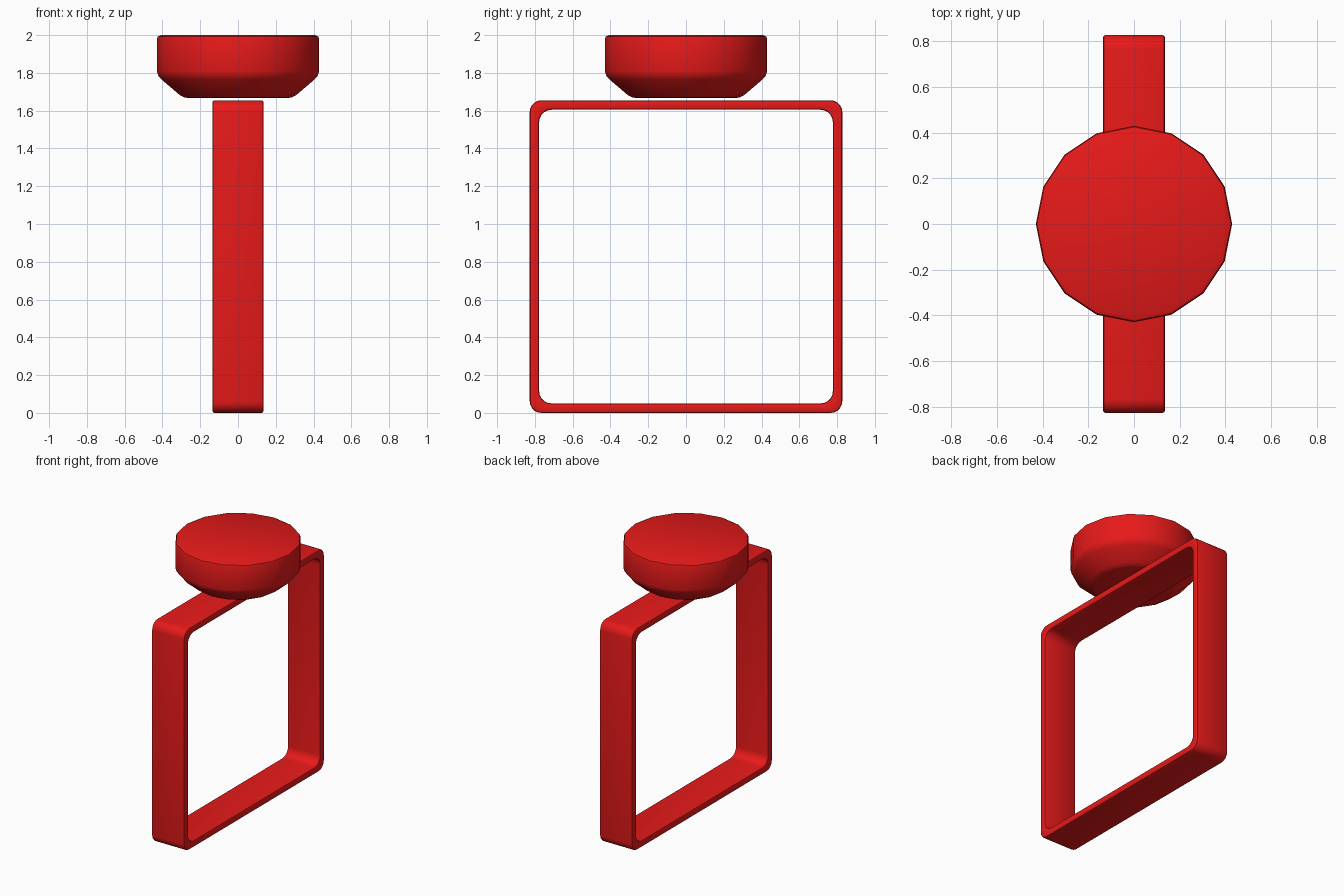
import bpy, bmesh
from math import sin, cos, pi, radians

if "Cube" in bpy.data.objects:
    bpy.data.objects.remove(bpy.data.objects["Cube"])

red = bpy.data.materials.new("red")
red.diffuse_color = (0.8, 0.01, 0.01, 1)
red.use_nodes = True
red.node_tree.nodes["Principled BSDF"].inputs["Base Color"].default_value = red.diffuse_color


def skin(name, loops, wrap=False):
    """Bridge successive closed loops of points; cap the ends or wrap around."""
    bm = bmesh.new()
    rows = [[bm.verts.new(p) for p in loop] for loop in loops]
    pairs = list(zip(rows, rows[1:]))
    if wrap:
        pairs.append((rows[-1], rows[0]))
    else:
        bm.faces.new(rows[0][::-1])
        bm.faces.new(rows[-1])
    for a, b in pairs:
        n = len(a)
        for i in range(n):
            j = (i + 1) % n
            bm.faces.new((a[i], a[j], b[j], b[i]))
    bmesh.ops.recalc_face_normals(bm, faces=bm.faces)
    mesh = bpy.data.meshes.new(name)
    bm.to_mesh(mesh)
    bm.free()
    mesh.materials.append(red)
    obj = bpy.data.objects.new(name, mesh)
    bpy.context.collection.objects.link(obj)
    bpy.ops.object.select_all(action='DESELECT')
    obj.select_set(True)
    bpy.context.view_layer.objects.active = obj
    bpy.ops.object.shade_smooth_by_angle(angle=radians(35))
    return obj


def rounded_square(x, half, r, zc=0.8275, steps=5):
    """Rounded square in the yz plane at the given x."""
    pts = []
    for k, (sy, sz) in enumerate([(1, 1), (-1, 1), (-1, -1), (1, -1)]):
        for s in range(steps + 1):
            a = pi / 2 * (k + s / steps)
            pts.append((x, sy * (half - r) + r * cos(a),
                        zc + sz * (half - r) + r * sin(a)))
    return pts


# Square band: softened rectangular section (x, half size, corner radius)
section = [(-0.125, 0.8275, 0.062), (0.125, 0.8275, 0.062),
           (0.132, 0.8245, 0.06), (0.135, 0.8175, 0.055),
           (0.135, 0.7875, 0.075), (0.132, 0.7805, 0.069),
           (0.125, 0.7775, 0.066), (-0.125, 0.7775, 0.066),
           (-0.132, 0.7805, 0.069), (-0.135, 0.7875, 0.075),
           (-0.135, 0.8175, 0.055), (-0.132, 0.8245, 0.06)]
skin("ring_band", [rounded_square(*s) for s in section], wrap=True)

# Sixteen-sided stone with a tapered underside (radius, z)
profile = [(0.265, 1.667), (0.287, 1.671), (0.31, 1.684), (0.405, 1.765),
           (0.422, 1.785), (0.43, 1.81), (0.43, 1.975), (0.425, 1.992),
           (0.408, 2.0)]
skin("stone", [[(r * cos(i * pi / 8), r * sin(i * pi / 8), z)
                for i in range(16)] for r, z in profile])
